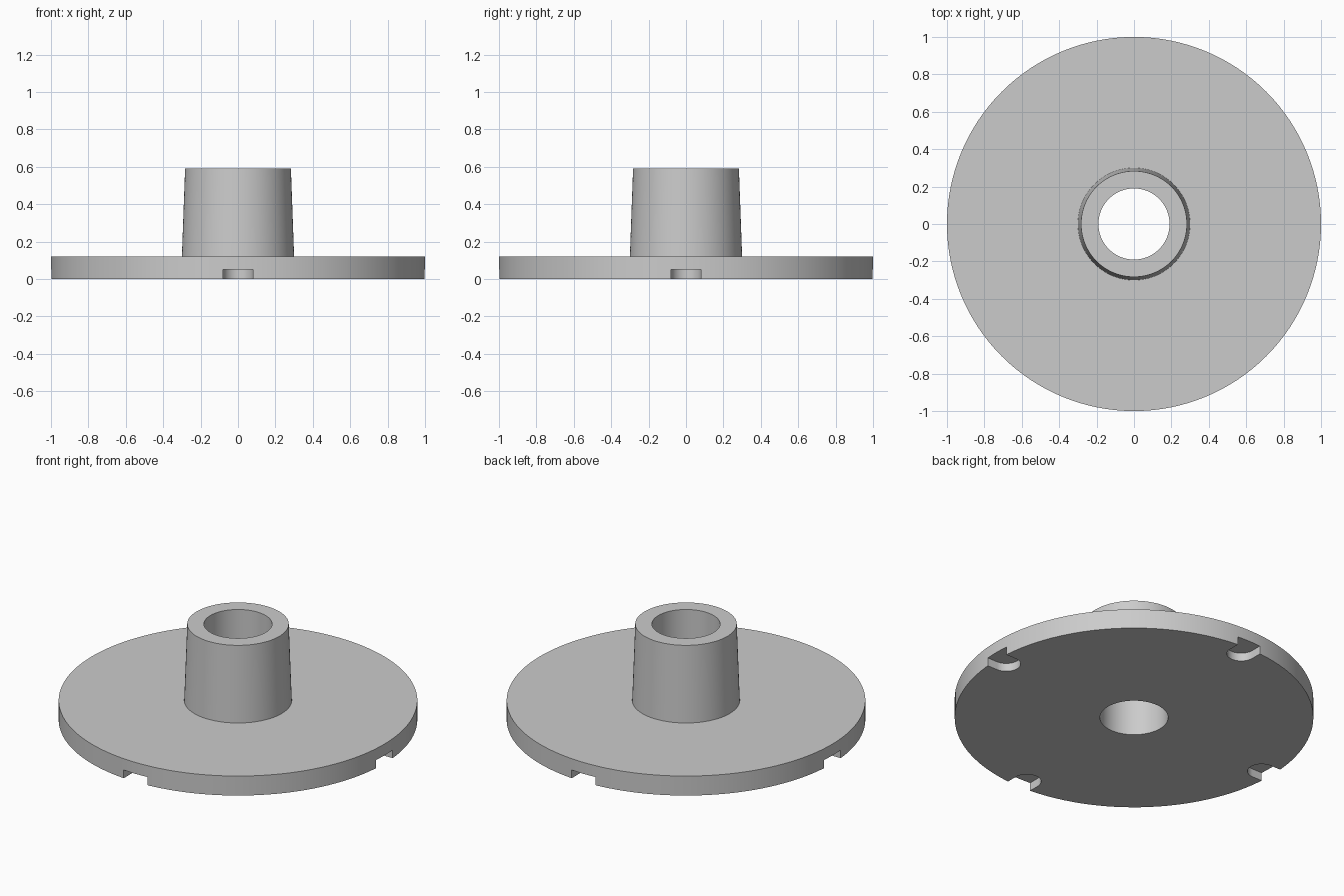
import bpy, bmesh, math
from mathutils import Matrix

cube = bpy.data.objects.get("Cube")
if cube:
    bpy.data.objects.remove(cube, do_unlink=True)

SEGMENTS = 128
NOTCH_RADIUS, NOTCH_CENTRE, NOTCH_TOP = 0.08, 0.93, 0.05

grey = bpy.data.materials.new("plain grey")
grey.use_nodes = True
colour = (0.6, 0.6, 0.6, 1)
grey.diffuse_color = colour
grey.node_tree.nodes["Principled BSDF"].inputs["Base Color"].default_value = colour


def add_object(name, bm):
    bmesh.ops.recalc_face_normals(bm, faces=bm.faces)
    mesh = bpy.data.meshes.new(name)
    bm.to_mesh(mesh)
    bm.free()
    mesh.materials.append(grey)
    obj = bpy.data.objects.new(name, mesh)
    bpy.context.collection.objects.link(obj)
    return obj


# Disc and tapered hub with a through bore, turned from one closed profile
profile = [(0.19, 0), (1, 0), (1, 0.12), (0.3, 0.12), (0.283, 0.59), (0.19, 0.59)]
bm = bmesh.new()
verts = [bm.verts.new((r, 0, z)) for r, z in profile]
edges = [bm.edges.new((verts[i - 1], verts[i])) for i in range(len(verts))]
bmesh.ops.spin(bm, geom=verts + edges, cent=(0, 0, 0), axis=(0, 0, 1),
               angle=math.tau, steps=SEGMENTS, use_merge=True)
bmesh.ops.remove_doubles(bm, verts=bm.verts, dist=0.0001)
flange = add_object("flanged_hub", bm)

# Round-ended notches in the underside of the rim, open outwards
bm = bmesh.new()
for quarter in range(4):
    arc = [math.pi / 2 + math.pi * i / 24 for i in range(25)]
    outline = [(NOTCH_CENTRE + NOTCH_RADIUS * math.cos(a), NOTCH_RADIUS * math.sin(a)) for a in arc]
    outline += [(1.1, -NOTCH_RADIUS), (1.1, NOTCH_RADIUS)]
    turn = Matrix.Rotation(quarter * math.pi / 2, 3, "Z")
    base = bm.faces.new([bm.verts.new((x, y, -0.1)) for x, y in outline])
    top = bmesh.ops.extrude_face_region(bm, geom=[base])["geom"]
    top_verts = [v for v in top if isinstance(v, bmesh.types.BMVert)]
    bmesh.ops.translate(bm, verts=top_verts, vec=(0, 0, 0.1 + NOTCH_TOP))
    bmesh.ops.rotate(bm, verts=list(base.verts) + top_verts, cent=(0, 0, 0), matrix=turn)
cutter = add_object("notch_cutter", bm)
cutter.hide_render = True
cutter.hide_set(True)

cut = flange.modifiers.new("rim_notches", "BOOLEAN")
cut.operation = "DIFFERENCE"
cut.solver = "EXACT"
cut.object = cutter

# Apply the cut, then smooth the round walls and keep the rims sharp
bpy.ops.object.select_all(action="DESELECT")
flange.select_set(True)
bpy.context.view_layer.objects.active = flange
bpy.ops.object.modifier_apply(modifier=cut.name)
bpy.data.objects.remove(cutter, do_unlink=True)
bpy.ops.object.shade_smooth_by_angle(angle=math.radians(30))
